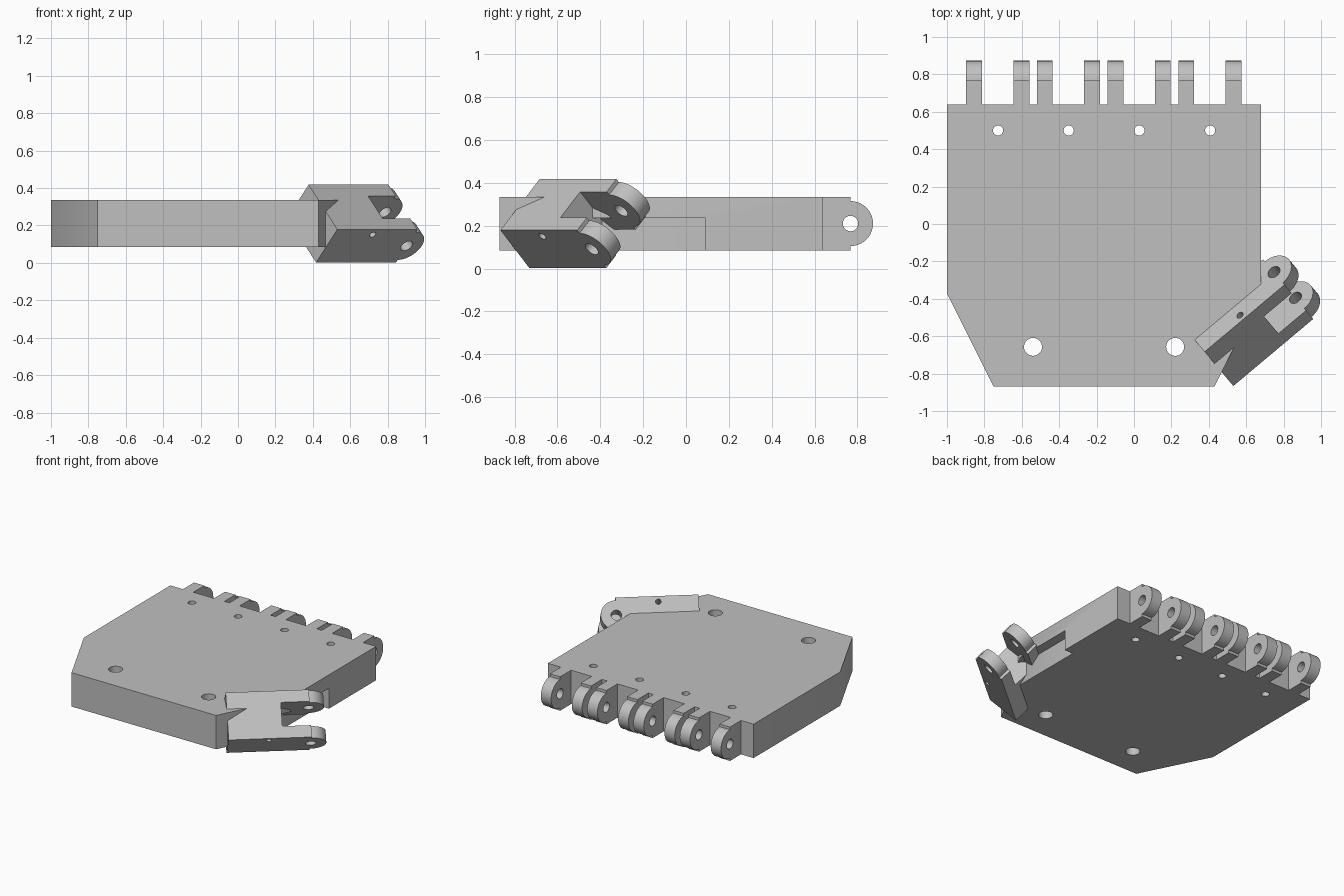
import bpy, bmesh, math
from mathutils import Matrix, Vector

if "Cube" in bpy.data.objects:
    bpy.data.objects.remove(bpy.data.objects["Cube"])

grey = bpy.data.materials.new("light_grey")
grey.diffuse_color = (0.53, 0.53, 0.53, 1)
grey.use_nodes = True
grey.node_tree.nodes["Principled BSDF"].inputs["Base Color"].default_value = grey.diffuse_color


def frame(x, y, z, origin):
    """Matrix from three axes and an origin."""
    m = Matrix((x, y, z)).transposed().to_4x4()
    m.translation = origin
    return m


def circle(cx, cy, r, n=32):
    return [(cx + r * math.cos(2 * math.pi * i / n), cy + r * math.sin(2 * math.pi * i / n)) for i in range(n)]


def rect(x0, x1, y0, y1):
    return [(x0, y0), (x1, y0), (x1, y1), (x0, y1)]


def lug_profile(start, pin):
    """Full-thickness tongue ending in a slightly smaller half disc."""
    arc = [(pin + 0.105 * math.cos(a), 0.105 * math.sin(a))
           for a in (math.radians(-90 + 180 * i / 20) for i in range(21))]
    return [(start, -0.125), (pin, -0.125)] + arc + [(pin, 0.125), (start, 0.125)]


def prisms(name, parts, m):
    """One object made of profiles extruded along local z: (profile, z0, z1)."""
    bm = bmesh.new()
    for pts, z0, z1 in parts:
        low = [bm.verts.new(m @ Vector((x, y, z0))) for x, y in pts]
        high = [bm.verts.new(m @ Vector((x, y, z1))) for x, y in pts]
        bm.faces.new(low[::-1])
        bm.faces.new(high)
        for i in range(len(pts)):
            j = (i + 1) % len(pts)
            bm.faces.new((low[i], low[j], high[j], high[i]))
    bmesh.ops.recalc_face_normals(bm, faces=bm.faces)
    mesh = bpy.data.meshes.new(name)
    bm.to_mesh(mesh)
    bm.free()
    ob = bpy.data.objects.new(name, mesh)
    bpy.context.collection.objects.link(ob)
    mesh.materials.append(grey)
    return ob


def finish(ob, cutter):
    """Cut the holes, remove the cutter and shade the round surfaces."""
    mod = ob.modifiers.new("holes", 'BOOLEAN')
    mod.operation, mod.solver, mod.object = 'DIFFERENCE', 'EXACT', cutter
    bpy.ops.object.select_all(action='DESELECT')
    bpy.context.view_layer.objects.active = ob
    ob.select_set(True)
    bpy.ops.object.modifier_apply(modifier=mod.name)
    bpy.data.objects.remove(cutter)
    bpy.ops.object.shade_smooth_by_angle(angle=math.radians(30))


# palm plate with screw holes and a relief step under the right side
flat = Matrix.Identity(4)
outline = [(-1, 0.64), (-1, -0.37), (-0.75, -0.87), (0.43, -0.87), (0.68, -0.37), (0.68, 0.64)]
palm = prisms("palm", [(outline, 0.085, 0.335)], flat)
cuts = [(circle(-0.727 + 0.378 * i, 0.5, 0.027), -0.1, 0.6) for i in range(4)]
cuts += [(circle(x, -0.657, 0.048), -0.1, 0.6) for x in (-0.54, 0.22)]
cuts.append((rect(0.61, 0.9, -0.55, 0.09), -0.1, 0.235))
finish(palm, prisms("palm_cutter", cuts, flat))

# four pairs of knuckle lugs on the back edge
side = frame((0, 1, 0), (0, 0, 1), (1, 0, 0), (0, 0, 0.21))
lugs = []
for left in (-0.897, -0.519, -0.141, 0.237):
    for x in (left, left + 0.253):
        lugs.append((lug_profile(0.64, 0.768), x, x + 0.084))
knuckles = prisms("knuckle_lugs", lugs, side)
finish(knuckles, prisms("knuckle_pin_cutter", [(circle(0.768, 0, 0.036), -1.2, 1.2)], side))

# thumb mount: turned 40 degrees, rolled 45 degrees, with a forked end
t = math.radians(40)
along = Vector((math.cos(t), math.sin(t), 0))
out = Vector((math.sin(t), -math.cos(t), 0))
up = Vector((0, 0, 1))
thick = (out + up).normalized()
tilt = frame(along, thick, along.cross(thick), out * 0.797 + up * 0.21)
thumb = prisms("thumb_mount", [(lug_profile(-0.15, 0.408), -0.169, 0.169)], tilt)
fork = [(rect(0.215, 0.7, -0.3, 0.3), -0.085, 0.085)]
finish(thumb, prisms("thumb_slot_cutter", fork, tilt))
holes = [(circle(0.408, 0, 0.036), -0.4, 0.4), (circle(0.121, 0.085, 0.019), -0.4, 0.4)]
finish(thumb, prisms("thumb_hole_cutter", holes, tilt))
